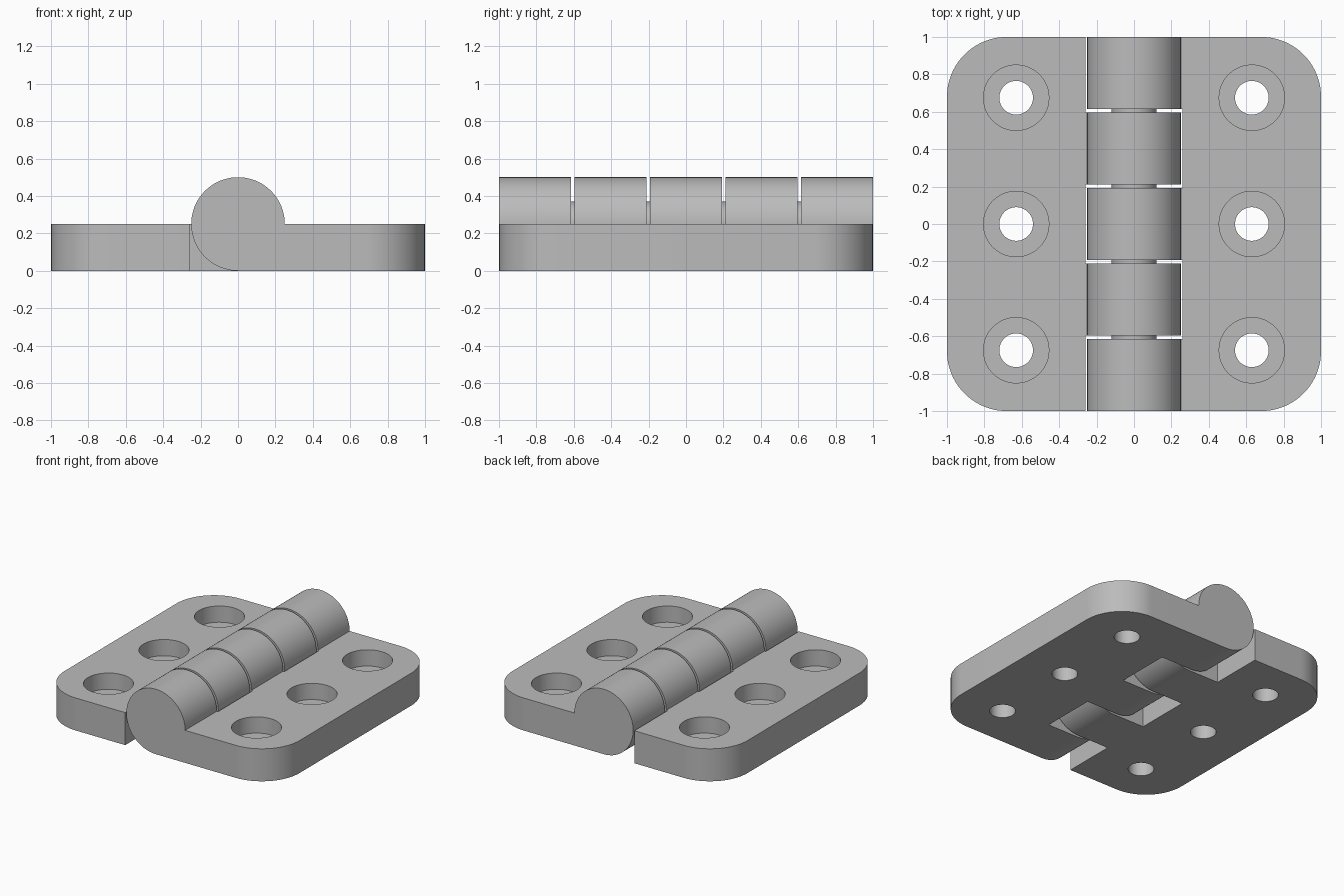
import bpy, bmesh, math
from mathutils import Matrix, Vector

cube = bpy.data.objects.get("Cube")
if cube:
    bpy.data.objects.remove(cube)

THICK = 0.25          # leaf thickness, also the knuckle radius and axis height
KNUCKLE = 0.385       # knuckle length
PITCH = (2 - KNUCKLE) / 4
EDGE = 0.26           # inner edge of each leaf
CORNER = 0.32
HOLE_X, HOLE_Y = 0.63, 0.675

metal = bpy.data.materials.new("plain grey")
metal.use_nodes = True
GREY = (0.5, 0.5, 0.5, 1)
metal.diffuse_color = GREY
metal.node_tree.nodes["Principled BSDF"].inputs["Base Color"].default_value = GREY


def arc(cx, cy, r, start, end, steps):
    angles = [math.radians(start + (end - start) * i / steps) for i in range(steps + 1)]
    return [(cx + r * math.cos(a), cy + r * math.sin(a)) for a in angles]


def prism(name, points, depth, place):
    """Extrude a closed 2D outline by depth; place maps (u, v, w) to a position."""
    bm = bmesh.new()
    face = bm.faces.new([bm.verts.new(place(u, v, 0)) for u, v in points])
    out = bmesh.ops.extrude_face_region(bm, geom=[face])
    shift = Vector(place(0, 0, depth)) - Vector(place(0, 0, 0))
    bmesh.ops.translate(bm, vec=shift,
                        verts=[v for v in out["geom"] if isinstance(v, bmesh.types.BMVert)])
    bmesh.ops.recalc_face_normals(bm, faces=bm.faces)
    mesh = bpy.data.meshes.new(name)
    bm.to_mesh(mesh)
    bm.free()
    mesh.materials.append(metal)
    obj = bpy.data.objects.new(name, mesh)
    bpy.context.collection.objects.link(obj)
    return obj


def combine(obj, other, operation):
    mod = obj.modifiers.new(operation, "BOOLEAN")
    mod.operation, mod.solver, mod.object = operation, "EXACT", other
    select(obj)
    bpy.ops.object.modifier_apply(modifier=mod.name)
    bpy.data.objects.remove(other)


def select(obj):
    bpy.ops.object.select_all(action="DESELECT")
    obj.select_set(True)
    bpy.context.view_layer.objects.active = obj


def smooth(obj):
    select(obj)
    bpy.ops.object.shade_smooth_by_angle(angle=math.radians(30))


def build_leaf(name, side, knuckles):
    # Plate with two rounded outer corners
    c = 1 - CORNER
    outline = ([(EDGE, -1)] + arc(c, -c, CORNER, -90, 0, 20)
               + arc(c, c, CORNER, 0, 90, 20) + [(EDGE, 1)])
    leaf = prism(name, outline, THICK, lambda u, v, w: (side * u, v, w))

    # Knuckles: a barrel whose lower quarter runs squarely into the plate
    barrel = arc(0, THICK, THICK, 0, 270, 60) + [(EDGE + 0.1, 0), (EDGE + 0.1, THICK)]
    for i in knuckles:
        y = -1 + i * PITCH
        knuckle = prism("knuckle", barrel, KNUCKLE,
                        lambda u, v, w: (side * u, y + w, v))
        combine(leaf, knuckle, "UNION")

    # Counterbored screw holes
    for y in (-HOLE_Y, 0, HOLE_Y):
        for radius, floor in ((0.175, THICK / 2), (0.09, -0.1)):
            ring = arc(HOLE_X, y, radius, 0, 360, 48)[:-1]
            bore = prism("bore", ring, 0.5, lambda u, v, w: (side * u, v, floor + w))
            combine(leaf, bore, "DIFFERENCE")
    smooth(leaf)


build_leaf("left_leaf", 1, (0, 2, 4))
build_leaf("right_leaf", -1, (1, 3))

# Pin running through the knuckles
pin = prism("hinge_pin", arc(0, THICK, 0.12, 0, 360, 48)[:-1], 1.6,
            lambda u, v, w: (u, w - 0.8, v))
smooth(pin)
